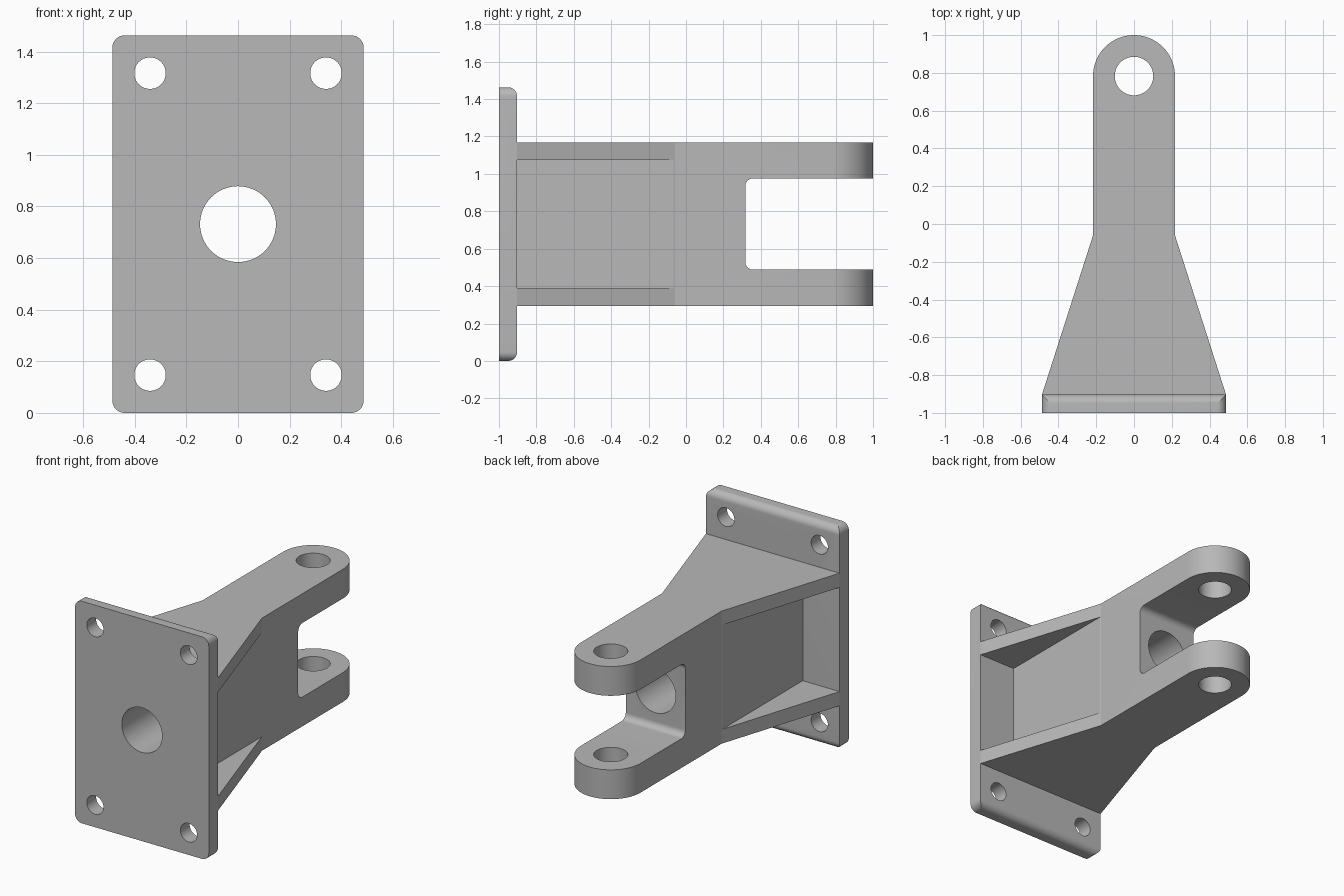
import bpy, bmesh, math
from mathutils import Vector

if "Cube" in bpy.data.objects:
    bpy.data.objects.remove(bpy.data.objects["Cube"])

# Main dimensions
HALF_W, HEIGHT = 0.487, 1.463
MID = HEIGHT / 2
BACK = -0.903            # rear face of the plate
ARM = 0.217              # half width of the arm and lug radius
LUG_Y = 1 - ARM
FILLET = 0.048

steel = bpy.data.materials.new("grey steel")
steel.use_nodes = True
GREY = (0.48, 0.48, 0.48, 1)
steel.diffuse_color = GREY
steel.node_tree.nodes["Principled BSDF"].inputs["Base Color"].default_value = GREY


def arc(cx, cy, r, start, end, steps):
    return [(cx + r * math.cos(math.radians(start + (end - start) * i / steps)),
             cy + r * math.sin(math.radians(start + (end - start) * i / steps)))
            for i in range(steps + 1)]


def circle(cx, cy, r):
    return arc(cx, cy, r, 0, 360, 64)[:-1]


def rounded_rect(x0, x1, y0, y1, radii):
    """Rectangle with one radius per corner, from lower left, anticlockwise."""
    corners = ((x0, y0, 1, 1), (x1, y0, -1, 1), (x1, y1, -1, -1), (x0, y1, 1, -1))
    pts = []
    for i, ((x, y, sx, sy), r) in enumerate(zip(corners, radii)):
        a = 180 + 90 * i
        pts += arc(x + sx * r, y + sy * r, r, a, a + 90, 10) if r else [(x, y)]
    return pts


def prism(name, profile, axis, lo, hi):
    """Extrude a 2D profile along the given axis."""
    place = {"x": lambda a, b, d: (d, a, b),
             "y": lambda a, b, d: (a, d, b),
             "z": lambda a, b, d: (a, b, d)}[axis]
    bm = bmesh.new()
    face = bm.faces.new([bm.verts.new(place(a, b, lo)) for a, b in profile])
    ext = bmesh.ops.extrude_face_region(bm, geom=[face])
    moved = [v for v in ext["geom"] if isinstance(v, bmesh.types.BMVert)]
    bmesh.ops.translate(bm, verts=moved, vec=Vector(place(0, 0, hi - lo)))
    bmesh.ops.recalc_face_normals(bm, faces=bm.faces)
    mesh = bpy.data.meshes.new(name)
    bm.to_mesh(mesh)
    bm.free()
    mesh.materials.append(steel)
    obj = bpy.data.objects.new(name, mesh)
    bpy.context.collection.objects.link(obj)
    return obj


def activate(obj):
    bpy.ops.object.select_all(action="DESELECT")
    obj.select_set(True)
    bpy.context.view_layer.objects.active = obj


def carve(obj, cutter, operation="DIFFERENCE"):
    """Apply a boolean and discard the cutter."""
    cutter.hide_render = True
    mod = obj.modifiers.new("cut", "BOOLEAN")
    mod.operation, mod.solver, mod.object = operation, "EXACT", cutter
    activate(obj)
    bpy.ops.object.modifier_apply(modifier=mod.name)
    bpy.data.objects.remove(cutter)


def central_bore():
    return prism("bore_cutter", circle(0, MID, 0.147), "y", -1.2, 0.6)


# Mounting plate: rounded corners, top and bottom edges rounded at the rear
plate = prism("mounting_plate",
              rounded_rect(-HALF_W, HALF_W, 0, HEIGHT, [FILLET] * 4), "y", -1, BACK)
side_profile = rounded_rect(-1.1, BACK, 0, HEIGHT, [0, FILLET, FILLET, 0])
carve(plate, prism("edge_cutter", side_profile, "x", -0.6, 0.6), "INTERSECT")
for sx in (-1, 1):
    for sz in (-1, 1):
        carve(plate, prism("bolt_cutter", circle(sx * 0.341, MID + sz * 0.585, 0.061),
                           "y", -1.2, -0.8))
carve(plate, central_bore())

# Clevis arm: tapered flanges running into a straight arm with a round end
outline = ([(-HALF_W, BACK), (HALF_W, BACK), (ARM, -0.06)]
           + arc(0, LUG_Y, ARM, 0, 180, 48) + [(-ARM, -0.06)])
arm = prism("clevis_arm", outline, "z", MID - 0.437, MID + 0.437)

# Side pockets between the flanges
for s in (-1, 1):
    x0, x1 = sorted((s * (ARM + 0.002), s * 0.7))
    pocket = rounded_rect(x0, x1, -1.1, 0.1, [0] * 4)
    carve(arm, prism("pocket_cutter", pocket, "z", MID - 0.343, MID + 0.343))

# Fork slot, pin hole and central bore
slot = rounded_rect(0.317, 1.3, MID - 0.244, MID + 0.244, [0.042, 0, 0, 0.042])
carve(arm, prism("slot_cutter", slot, "x", -0.5, 0.5))
carve(arm, prism("pin_cutter", circle(0, LUG_Y, 0.102), "z", 0, HEIGHT))
carve(arm, central_bore())

for obj in (plate, arm):
    activate(obj)
    bpy.ops.object.shade_smooth_by_angle(angle=math.radians(14))
